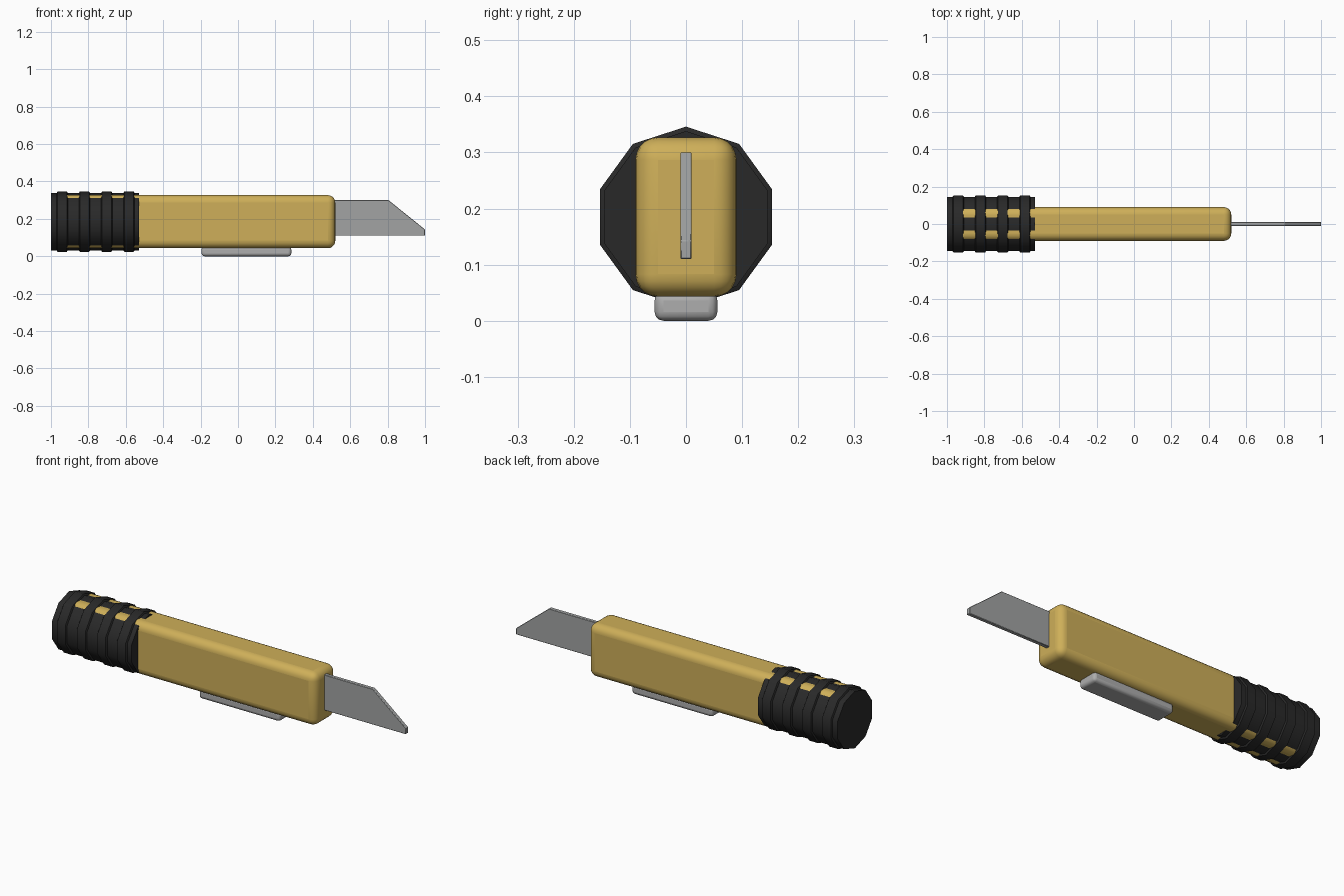
import bpy, bmesh, math

if "Cube" in bpy.data.objects:
    bpy.data.objects.remove(bpy.data.objects["Cube"])

CZ = 0.185  # height of the handle axis


def material(name, rgb):
    m = bpy.data.materials.new(name)
    m.diffuse_color = (*rgb, 1)
    m.use_nodes = True
    m.node_tree.nodes["Principled BSDF"].inputs["Base Color"].default_value = m.diffuse_color
    return m


GOLD = material("gold", (0.62, 0.43, 0.10))
BLACK = material("black rubber", (0.022, 0.022, 0.022))
STEEL = material("steel", (0.36, 0.37, 0.37))
GREY = material("slider grey", (0.42, 0.42, 0.42))


def finish(name, bm, mat, bevel=0, segments=1, angle=30):
    bmesh.ops.recalc_face_normals(bm, faces=bm.faces)
    mesh = bpy.data.meshes.new(name)
    bm.to_mesh(mesh)
    bm.free()
    ob = bpy.data.objects.new(name, mesh)
    bpy.context.collection.objects.link(ob)
    mesh.materials.append(mat)
    if bevel:
        mod = ob.modifiers.new("rounding", 'BEVEL')
        mod.width = bevel
        mod.segments = segments
    bpy.ops.object.select_all(action='DESELECT')
    ob.select_set(True)
    bpy.context.view_layer.objects.active = ob
    bpy.ops.object.shade_smooth_by_angle(angle=math.radians(angle))
    return ob


def box(name, x, y, z, mat, bevel, segments):
    bm = bmesh.new()
    bmesh.ops.create_cube(bm, size=1)
    for v in bm.verts:
        v.co.x = x[v.co.x > 0]
        v.co.y = y[v.co.y > 0]
        v.co.z = z[v.co.z > 0]
    return finish(name, bm, mat, bevel, segments)


def lathe(name, profile, mat, sides=10, angle=30):
    """Closed solid about the handle axis from (x, radius) pairs."""
    bm = bmesh.new()
    loops = []
    for x, r in profile:
        loops.append([bm.verts.new((x, r * math.sin(a), CZ + r * math.cos(a)))
                      for a in (2 * math.pi * i / sides for i in range(sides))])
    for a, b in zip(loops, loops[1:]):
        for i in range(sides):
            j = (i + 1) % sides
            bm.faces.new((a[i], a[j], b[j], b[i]))
    bm.faces.new(loops[0])
    bm.faces.new(loops[-1])
    return finish(name, bm, mat, angle=angle)


# Rounded handle body
box("handle_body", (-0.95, 0.52), (-0.09, 0.09), (CZ - 0.142, CZ + 0.142), GOLD, 0.04, 5)

# Ten-sided rubber grip with four raised ribs
lathe("grip_sleeve", [(-1.0, 0.153), (-0.528, 0.153)], BLACK, angle=40)
for i in range(4):
    x = -0.97 + i * 0.119
    lathe(f"grip_rib_{i + 1}", [(x, 0.153), (x + 0.005, 0.161),
                                (x + 0.055, 0.161), (x + 0.06, 0.153)], BLACK, angle=40)

# Blade with a slanted tip
bm = bmesh.new()
outline = [(0.45, 0.11), (1.0, 0.11), (1.0, 0.143), (0.805, 0.30), (0.45, 0.30)]
face = bm.faces.new([bm.verts.new((x, -0.01, z)) for x, z in outline])
ext = bmesh.ops.extrude_face_region(bm, geom=[face])
for v in ext["geom"]:
    if isinstance(v, bmesh.types.BMVert):
        v.co.y = 0.01
finish("blade", bm, STEEL, 0.002, 1)

# Thumb slider under the handle
box("thumb_slider", (-0.195, 0.285), (-0.056, 0.056), (0.0, 0.052), GREY, 0.016, 3)
